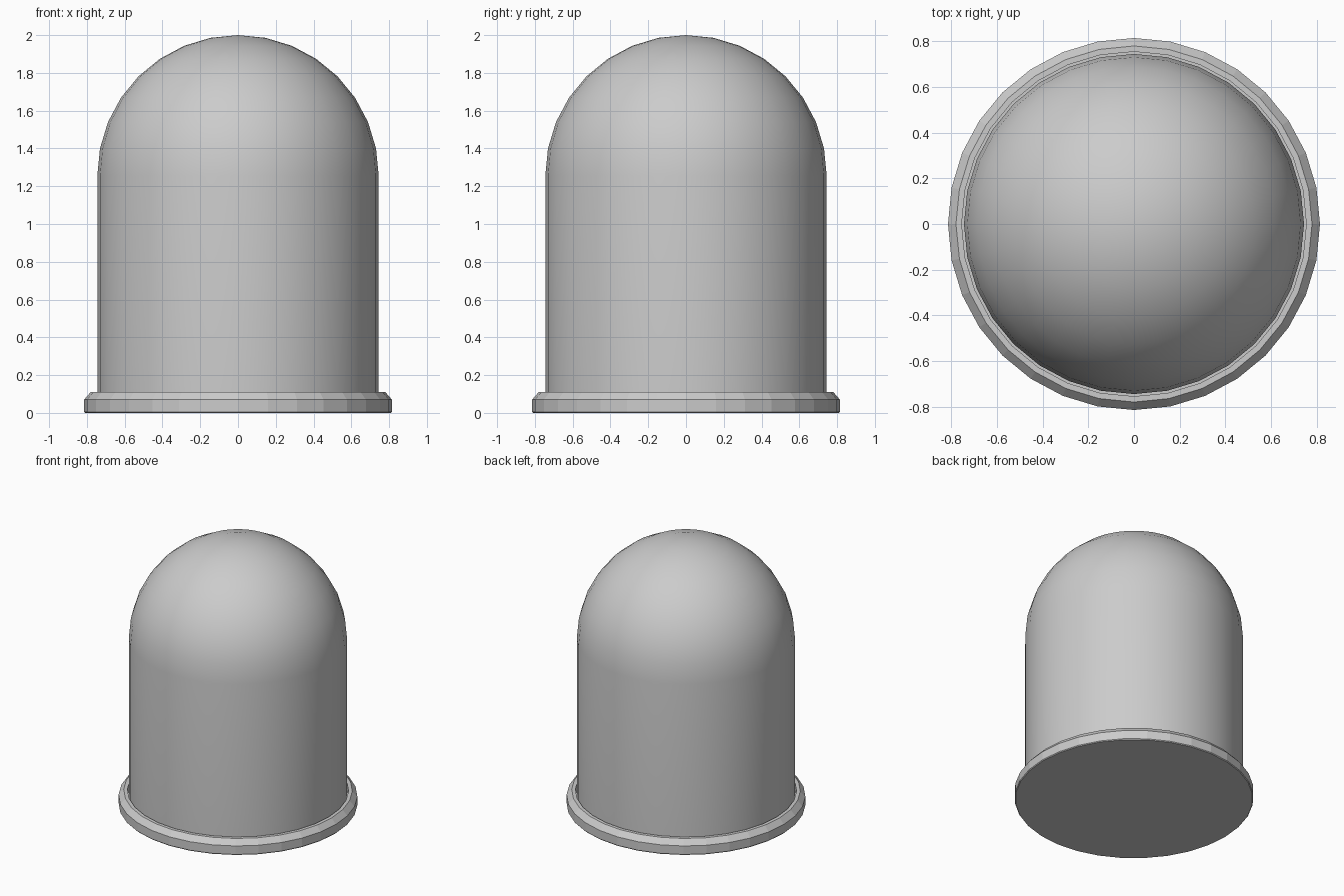
import bpy, bmesh, math

if "Cube" in bpy.data.objects:
    bpy.data.objects.remove(bpy.data.objects["Cube"])

SIDES = 32


def lathe(name, profile, smooth_angle):
    """Spin a list of (radius, z) points round the z axis; radius 0 becomes a pole."""
    bm = bmesh.new()
    rings = []
    for r, z in profile:
        if r == 0:
            rings.append([bm.verts.new((0, 0, z))] * SIDES)
        else:
            rings.append([bm.verts.new((r * math.cos(2 * math.pi * i / SIDES),
                                        r * math.sin(2 * math.pi * i / SIDES), z))
                          for i in range(SIDES)])
    for a, b in zip(rings, rings[1:]):
        for i in range(SIDES):
            j = (i + 1) % SIDES
            corners = list(dict.fromkeys((a[i], a[j], b[j], b[i])))
            if len(corners) > 2:
                bm.faces.new(corners)
    bmesh.ops.remove_doubles(bm, verts=bm.verts, dist=1e-5)
    bmesh.ops.recalc_face_normals(bm, faces=bm.faces)
    mesh = bpy.data.meshes.new(name)
    bm.to_mesh(mesh)
    bm.free()
    obj = bpy.data.objects.new(name, mesh)
    bpy.context.collection.objects.link(obj)
    bpy.ops.object.select_all(action='DESELECT')
    obj.select_set(True)
    bpy.context.view_layer.objects.active = obj
    bpy.ops.object.shade_smooth_by_angle(angle=math.radians(smooth_angle))
    return obj


def dome_profile(radius, bottom, centre):
    """Straight wall topped by a quarter circle."""
    arc = [(radius * math.cos(k * math.pi / 16), centre + radius * math.sin(k * math.pi / 16))
           for k in range(8)]
    return [(radius, bottom)] + arc + [(0, centre + radius)]


# Thin-walled dome: inner skin up from the rim, then the outer skin, joined at the rim
outer = dome_profile(0.745, 0.06, 1.255)
inner = dome_profile(0.735, 0.06, 1.255)
lathe("glass_dome", inner[::-1] + outer, 30)

# Base tray with chamfered lip and a recess that holds the dome
lathe("base_tray", [(0, 0), (0.81, 0), (0.815, 0.006), (0.815, 0.07), (0.78, 0.11),
                    (0.755, 0.11), (0.755, 0.06), (0, 0.06)], 8)
